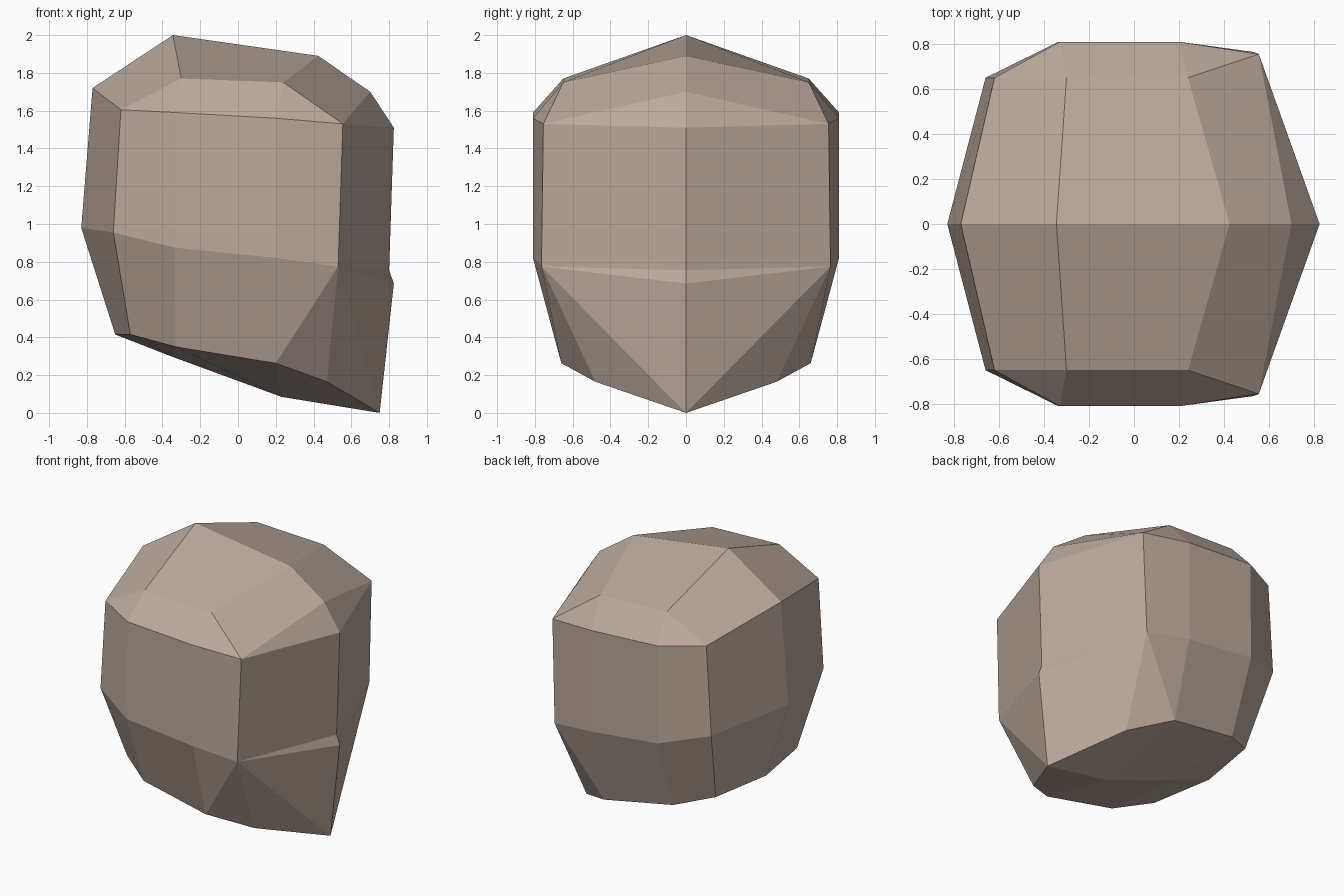
import bpy, bmesh

if "Cube" in bpy.data.objects:
    bpy.data.objects.remove(bpy.data.objects["Cube"])

skin = bpy.data.materials.new("taupe skin")
skin.diffuse_color = (0.5, 0.4, 0.335, 1)
skin.use_nodes = True
skin.node_tree.nodes["Principled BSDF"].inputs["Base Color"].default_value = skin.diffuse_color

bm = bmesh.new()


def row(points):
    return [bm.verts.new(p) for p in points]


# Centre profile, from the back of the skull over the crown, face, chin and jaw underside
profile = [(-.83, .98), (-.77, 1.72), (-.345, 2), (.425, 1.89), (.7, 1.7), (.825, 1.51),
           (.80, .755), (.825, .685), (.75, 0), (.23, .085), (-.35, .298), (-.65, .415)]
C = row([(x, 0, z) for x, z in profile])

# Rows along one side, back to front: crown edge, temple, cheek, jaw
T = row([(-.30, -.65, 1.77), (.24, -.65, 1.75)])
U = row([(-.62, -.65, 1.605), (-.33, -.81, 1.59), (.2, -.81, 1.56), (.555, -.755, 1.53)])
M = row([(-.66, -.65, .955), (-.335, -.81, .875), (.2, -.81, .82), (.53, -.765, .775)])
L = row([(-.57, -.47, .415), (-.33, -.62, .35), (.2, -.66, .263), (.47, -.48, .165)])

faces = [
    # back of the skull
    (C[0], C[1], U[0], M[0]), (C[11], C[0], M[0], L[0]),
    # crown
    (C[1], C[2], T[0], U[0]), (C[2], C[3], T[1], T[0]), (C[3], C[4], U[3], T[1]),
    (C[4], C[5], U[3]), (U[0], T[0], U[1]), (T[0], T[1], U[2], U[1]), (T[1], U[3], U[2]),
    # face and chin
    (C[5], C[6], M[3], U[3]), (C[6], C[7], M[3]), (C[7], C[8], M[3]),
    (C[8], L[3], M[3]), (M[2], M[3], L[2]), (M[3], L[3], L[2]),
    # underside of the jaw
    (C[8], C[9], L[2], L[3]), (C[9], C[10], L[1], L[2]), (C[10], C[11], L[0], L[1]),
]
# side walls
faces += [(U[i], U[i + 1], M[i + 1], M[i]) for i in range(3)]
faces += [(M[i], M[i + 1], L[i + 1], L[i]) for i in range(2)]
for f in faces:
    bm.faces.new(f)

# Mirror to the other side and weld the centre line
bmesh.ops.mirror(bm, geom=bm.verts[:] + bm.edges[:] + bm.faces[:], axis='Y', merge_dist=0.001)
bmesh.ops.remove_doubles(bm, verts=bm.verts[:], dist=0.001)
bmesh.ops.recalc_face_normals(bm, faces=bm.faces[:])

mesh = bpy.data.meshes.new("head")
bm.to_mesh(mesh)
bm.free()
mesh.materials.append(skin)
head = bpy.data.objects.new("head", mesh)
bpy.context.collection.objects.link(head)
